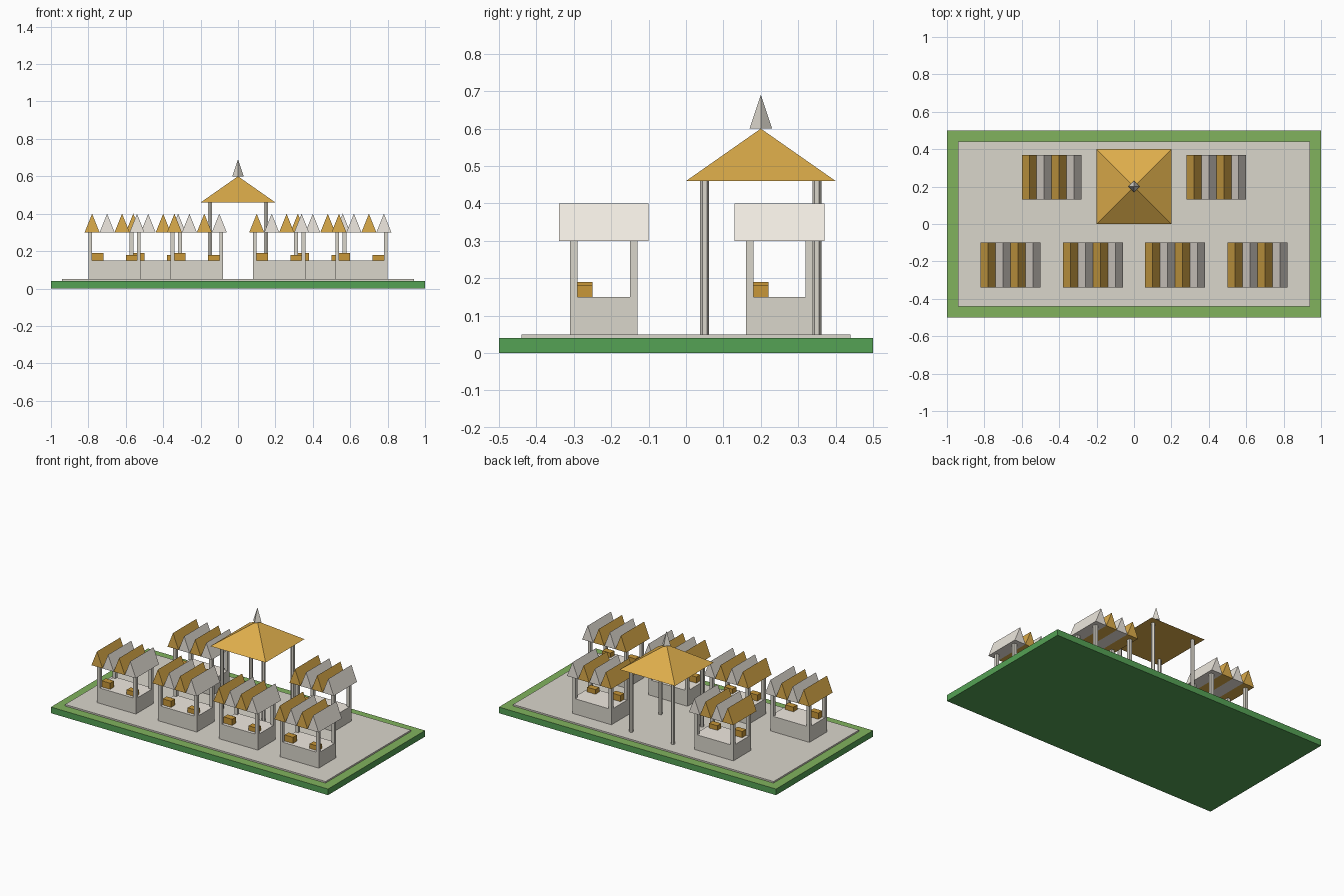
import bpy
from math import pi, sqrt

if "Cube" in bpy.data.objects:
    bpy.data.objects.remove(bpy.data.objects["Cube"])


def mat(name, r, g, b):
    m = bpy.data.materials.new(name)
    m.diffuse_color = (r, g, b, 1)
    m.use_nodes = True
    m.node_tree.nodes["Principled BSDF"].inputs["Base Color"].default_value = m.diffuse_color
    return m


GREEN = mat("green", 0.09, 0.36, 0.09)
GRASS = mat("grass", 0.22, 0.45, 0.11)
STONE = mat("stone", 0.70, 0.67, 0.60)
CREAM = mat("cream", 0.87, 0.82, 0.75)
GOLD = mat("gold", 0.73, 0.42, 0.07)
CRATE = mat("crate", 0.58, 0.31, 0.04)


def box(name, x, y, z0, sx, sy, h, material, top=None):
    """Box standing on z0; optionally a different material on its top face."""
    bpy.ops.mesh.primitive_cube_add(size=1, location=(x, y, z0 + h / 2))
    o = bpy.context.object
    o.name = name
    o.scale = (sx, sy, h)
    o.data.materials.append(material)
    if top:
        o.data.materials.append(top)
        for p in o.data.polygons:
            if p.normal.z > 0.9:
                p.material_index = 1
    return o


def cone(name, sides, r1, r2, x, y, z0, h, material, turn=0):
    bpy.ops.mesh.primitive_cone_add(vertices=sides, radius1=r1, radius2=r2, depth=h,
                                    location=(x, y, z0 + h / 2), rotation=(0, 0, turn))
    o = bpy.context.object
    o.name = name
    o.data.materials.append(material)
    return o


def gable(name, x, y, z0, w, d, h, material):
    """Triangular prism with its ridge along y."""
    profile = [(-w / 2, 0), (w / 2, 0), (0, h)]
    verts = [(px, s * d / 2, pz) for s in (-1, 1) for px, pz in profile]
    faces = [(0, 1, 2), (5, 4, 3), (0, 3, 4, 1), (1, 4, 5, 2), (2, 5, 3, 0)]
    me = bpy.data.meshes.new(name)
    me.from_pydata(verts, [], faces)
    me.materials.append(material)
    o = bpy.data.objects.new(name, me)
    o.location = (x, y, z0)
    bpy.context.collection.objects.link(o)


def stall(x, y):
    box("stall_counter", x, y, 0.05, 0.28, 0.18, 0.10, STONE, CREAM)
    for sx in (-1, 1):
        for sy in (-1, 1):
            box("stall_post", x + sx * 0.13, y + sy * 0.08, 0.15, 0.02, 0.02, 0.15, STONE)
    # goods on the counter
    box("tall_crate", x - 0.09, y - 0.05, 0.15, 0.06, 0.04, 0.04, CRATE)
    box("low_crate", x + 0.09, y - 0.05, 0.15, 0.06, 0.04, 0.03, CRATE)
    # striped awning of four small gables
    for i in range(4):
        gable("stall_awning", x - 0.12 + i * 0.08, y, 0.30, 0.08, 0.24, 0.10,
              CREAM if i % 2 else GOLD)


# ground
box("lawn_base", 0, 0, 0, 2, 1, 0.04, GREEN, GRASS)
box("paving", 0, 0, 0.04, 1.88, 0.88, 0.01, STONE)

# market stalls: four in front, two behind
for sx in (-0.66, -0.22, 0.22, 0.66):
    stall(sx, -0.22)
for sx in (-0.44, 0.44):
    stall(sx, 0.25)

# central pavilion
for sx in (-0.15, 0.15):
    for y in (0.05, 0.35):
        cone("pavilion_post", 6, 0.012, 0.012, sx, y, 0.05, 0.41, STONE)
cone("pavilion_roof", 4, 0.2 * sqrt(2), 0, 0, 0.2, 0.46, 0.14, GOLD, pi / 4)
cone("pavilion_spire", 4, 0.03, 0, 0, 0.2, 0.60, 0.09, STONE)
